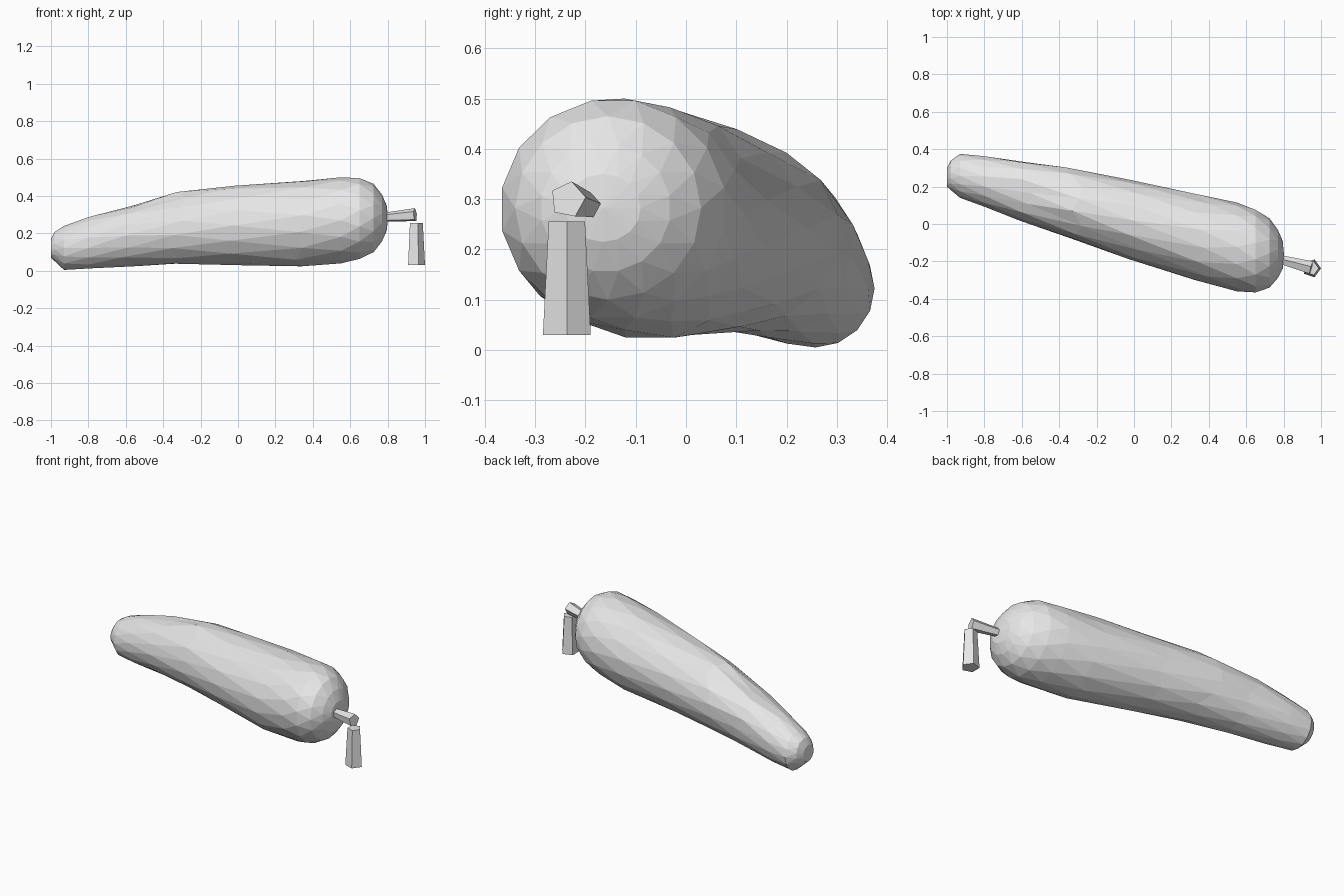
import bpy
import bmesh
import math
import random
from mathutils import Vector

random.seed(4)
default_cube = bpy.data.objects.get("Cube")
if default_cube:
    bpy.data.objects.remove(default_cube, do_unlink=True)

SHADE = 0.8
grey = bpy.data.materials.new("plain grey")
grey.use_nodes = True
grey.diffuse_color = (SHADE, SHADE, SHADE, 1)
grey.node_tree.nodes["Principled BSDF"].inputs["Base Color"].default_value = (SHADE, SHADE, SHADE, 1)


def finish(bm, name):
    """Turn a bmesh into a flat-shaded grey object."""
    bmesh.ops.recalc_face_normals(bm, faces=bm.faces[:])
    mesh = bpy.data.meshes.new(name)
    bm.to_mesh(mesh)
    bm.free()
    mesh.materials.append(grey)
    obj = bpy.data.objects.new(name, mesh)
    bpy.context.collection.objects.link(obj)
    return obj


def tapered_bar(name, start, end, start_radius, end_radius, sides, first, spin=0.0):
    """Tapered prism between two points, first corner towards a given direction."""
    bm = bmesh.new()
    start, end = Vector(start), Vector(end)
    axis = (end - start).normalized()
    u = Vector(first)
    u = (u - axis * u.dot(axis)).normalized()
    v = axis.cross(u)
    rings = []
    for centre, radius in ((start, start_radius), (end, end_radius)):
        ring = []
        for i in range(sides):
            a = math.tau * i / sides + spin
            ring.append(bm.verts.new(centre + radius * (u * math.cos(a) + v * math.sin(a))))
        rings.append(ring)
        bm.faces.new(ring)
    for i in range(sides):
        j = (i + 1) % sides
        bm.faces.new((rings[0][i], rings[0][j], rings[1][j], rings[1][i]))
    return finish(bm, name)


# Body stations: x, y min, y max, z min, z max
stations = [
    (-1.0, 0.2, 0.3, 0.07, 0.17),
    (-0.98, 0.18, 0.34, 0.05, 0.21),
    (-0.93, 0.14, 0.375, 0.005, 0.24),
    (-0.8, 0.09, 0.365, 0.01, 0.29),
    (-0.58, 0.01, 0.335, 0.025, 0.35),
    (-0.32, -0.085, 0.295, 0.035, 0.425),
    (0, -0.195, 0.23, 0.03, 0.455),
    (0.35, -0.31, 0.16, 0.02, 0.485),
    (0.55, -0.36, 0.115, 0.04, 0.5),
    (0.65, -0.37, 0.08, 0.06, 0.5),
    (0.725, -0.34, 0.03, 0.1, 0.465),
    (0.77, -0.29, -0.03, 0.155, 0.41),
    (0.795, -0.24, -0.09, 0.215, 0.35),
]
SIDES = 16


def build_body():
    bm = bmesh.new()
    rings = []
    for k, (x, y0, y1, z0, z1) in enumerate(stations):
        ring = []
        drift = 0.045 if 3 < k < 8 else 0
        for i in range(SIDES):
            a = math.tau * (i + 0.5 * (k % 2)) / SIDES
            slide = random.uniform(-drift, drift)
            y = (y0 + y1) / 2 + (y1 - y0) / 2 * math.cos(a)
            z = (z0 + z1) / 2 + (z1 - z0) / 2 * math.sin(a)
            ring.append(bm.verts.new((x + slide, y - slide / 4, z)))
        rings.append(ring)
    # Triangle strips between staggered rings
    for k in range(len(rings) - 1):
        a, b = rings[k], rings[k + 1]
        for i in range(SIDES):
            j = (i + 1) % SIDES
            if k % 2 == 0:
                bm.faces.new((a[i], a[j], b[i]))
                bm.faces.new((a[j], b[j], b[i]))
            else:
                bm.faces.new((a[i], b[j], b[i]))
                bm.faces.new((a[i], a[j], b[j]))
    # Closed ends
    for ring, push in ((rings[0], 0.0), (rings[-1], 0.007)):
        middle = sum((v.co for v in ring), Vector()) / SIDES
        tip = bm.verts.new(middle + Vector((push, 0, 0)))
        for i in range(SIDES):
            bm.faces.new((ring[i], ring[(i + 1) % SIDES], tip))
    return finish(bm, "body")


build_body()

# Crank arm and hanging grip on the blunt end
tapered_bar("crank_arm", (0.76, -0.185, 0.285), (0.947, -0.235, 0.299),
            0.023, 0.037, 5, (0, 0.2, 1))
tapered_bar("crank_grip", (0.95, -0.237, 0.03), (0.95, -0.237, 0.255),
            0.05, 0.038, 5, (1, 0, 0))
